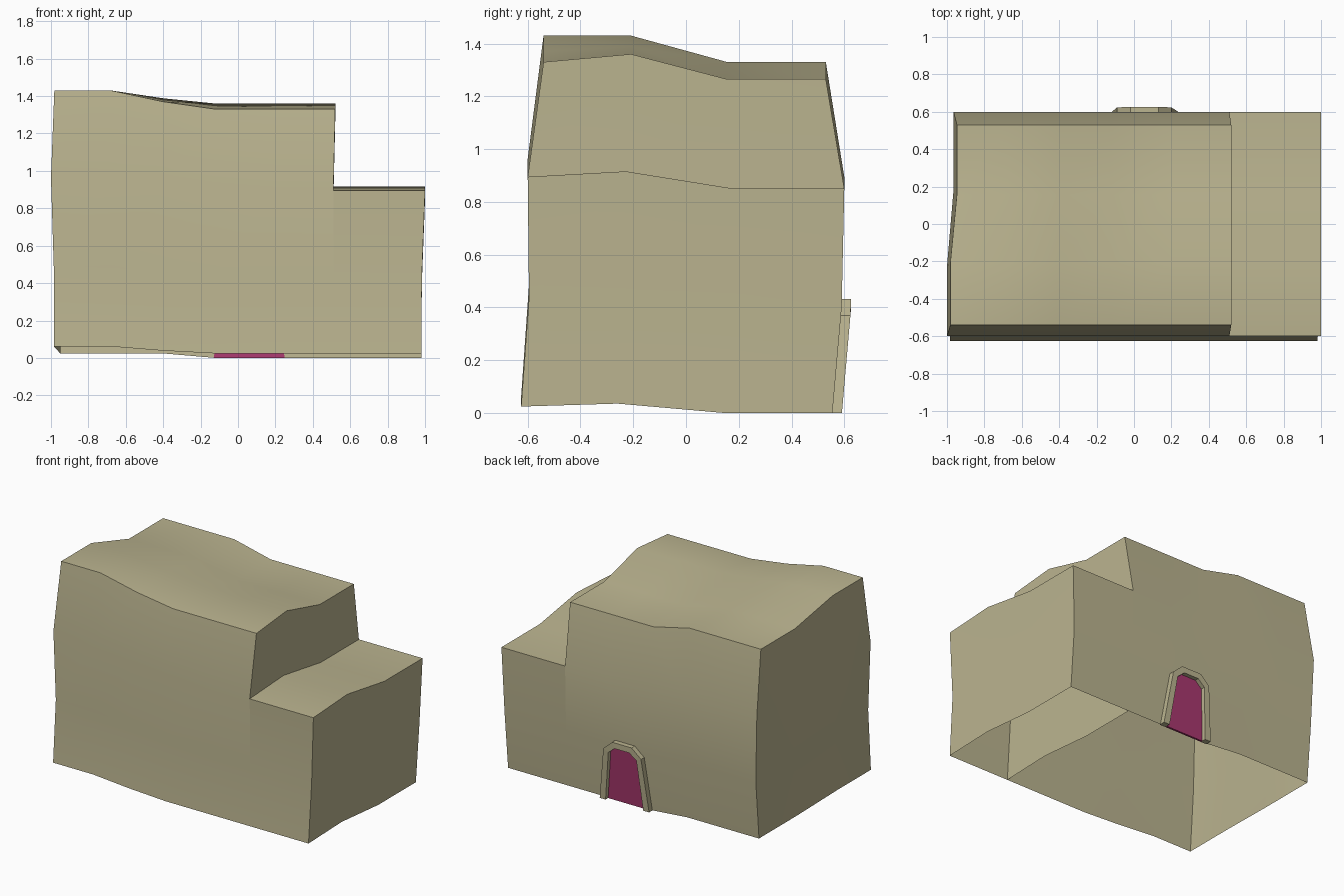
import bpy, bmesh

if "Cube" in bpy.data.objects:
    bpy.data.objects.remove(bpy.data.objects["Cube"])


def material(name, color):
    m = bpy.data.materials.new(name)
    m.diffuse_color = color
    m.use_nodes = True
    m.node_tree.nodes["Principled BSDF"].inputs["Base Color"].default_value = m.diffuse_color
    return m


CLAY = material("clay", (0.50, 0.46, 0.28, 1))
DOOR = material("door_red", (0.40, 0.04, 0.16, 1))

# Wall profiles at the four height levels
Z = [0.0, 0.40, 0.85, 1.265]
SAG = [0.37, 0.53, 0.69, 1.0]
FRONT = [-0.625, -0.595, -0.60, -0.54]
BACK = [0.555, 0.59, 0.60, 0.53]
LEFT = [-0.985, -0.985, -1.0, -0.982]
STEP = [0.51, 0.51, 0.51, 0.52]
RIGHT = [0.98, 0.983, 1.0, 1.0]
# Uneven roof: rows run front to back, each with a rise on the left
T = [0.0, 0.31, 0.65, 1.0]
RISE = [0.065, 0.095, 0.0, 0.0]
RISE_LEFT = [0.10, 0.07, 0.065, 0.065]
SHIFT_LEFT = [0.0, 0.0, 0.035, 0.035]
XS = [-1.0, -0.68, -0.40, -0.12, 0.2]
FADE_FRONT = [1, 1, 0.4, 0, 0]
FADE_BACK = [1, 1, 1, 0, 0]


def point(i, j, k):
    """Wobbly building point: i along x (6 = far right), j along y, k up."""
    if i < 5:
        fade = (FADE_FRONT if j < 2 else FADE_BACK)[i]
        x = LEFT[k] + SHIFT_LEFT[j] if i == 0 else XS[i]
    else:
        fade = 0
        x = STEP[k] if i == 5 else RIGHT[k]
    y = FRONT[k] + T[j] * (BACK[k] - FRONT[k])
    return (x, y, Z[k] + SAG[k] * (RISE[j] + fade * RISE_LEFT[j]))


def finish(bm, name, mat, smooth=True):
    bmesh.ops.remove_doubles(bm, verts=bm.verts, dist=1e-4)
    bmesh.ops.recalc_face_normals(bm, faces=bm.faces)
    me = bpy.data.meshes.new(name)
    bm.to_mesh(me)
    bm.free()
    me.materials.append(mat)
    ob = bpy.data.objects.new(name, me)
    bpy.context.collection.objects.link(ob)
    if smooth:
        bpy.ops.object.select_all(action='DESELECT')
        ob.select_set(True)
        bpy.context.view_layer.objects.active = ob
        bpy.ops.object.shade_smooth_by_angle()
    return ob


def patch(bm, rows):
    for a, b in zip(rows, rows[1:]):
        for n in range(len(a) - 1):
            bm.faces.new([bm.verts.new(p) for p in (a[n], a[n + 1], b[n + 1], b[n])])


def block(name, i0, i1, top, ends):
    """Open-bottomed block: front, back, roof and chosen end walls."""
    bm = bmesh.new()
    I, J, K = range(i0, i1 + 1), range(4), range(top + 1)
    for j in (0, 3):
        patch(bm, [[point(i, j, k) for i in I] for k in K])
    for i in ends:
        patch(bm, [[point(i, j, k) for j in J] for k in K])
    patch(bm, [[point(i, j, top) for i in I] for j in J])
    return finish(bm, name, CLAY)


# Tall main block and lower side block
block("main_block", 0, 5, 3, (0, 5))
block("side_block", 5, 6, 2, (6,))

# Doorway on the back wall, following the wall's lean
OUTER = [(0.25, 0), (0.20, 0.37), (0.13, 0.432), (-0.02, 0.432), (-0.09, 0.37), (-0.13, 0)]
INNER = [(0.205, 0), (0.163, 0.35), (0.112, 0.392), (0.0, 0.392), (-0.053, 0.35), (-0.085, 0)]


def on_wall(p, out):
    x, z = p
    return (x, 0.555 + 0.035 * min(z / 0.40, 1) + out, z)


# Arched frame
bm = bmesh.new()
patch(bm, [[on_wall(p, d) for p in pts] for pts, d in
           ((OUTER, -0.005), (OUTER, 0.036), (INNER, 0.036), (INNER, -0.005))])
for n in (0, -1):
    bm.faces.new([bm.verts.new(on_wall(pts[n], d)) for pts, d in
                  ((OUTER, -0.005), (OUTER, 0.036), (INNER, 0.036), (INNER, -0.005))])
finish(bm, "door_frame", CLAY, False)

# Recessed door panel
bm = bmesh.new()
MID = [((a[0] + b[0]) / 2, (a[1] + b[1]) / 2) for a, b in zip(OUTER, INNER)]
MID[0], MID[-1] = OUTER[0], OUTER[-1]
rings = [[on_wall(p, d) for p in MID] for d in (-0.006, 0.008)]
patch(bm, [r + r[:1] for r in rings])
for r in rings:
    bm.faces.new([bm.verts.new(p) for p in r])
finish(bm, "door_panel", DOOR, False)
